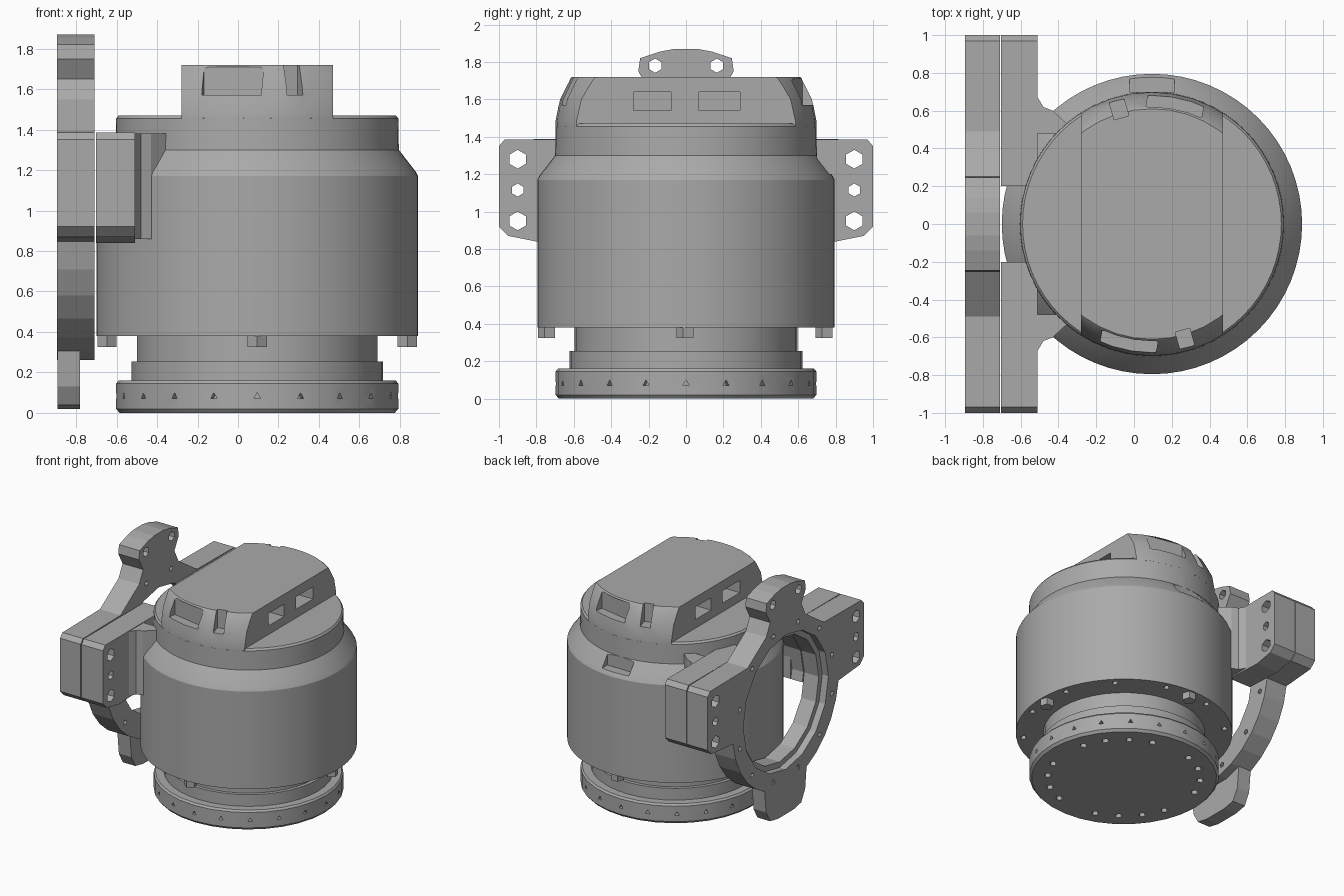
import bpy, bmesh
from math import pi, sin, cos, radians
from mathutils import Vector, Matrix

if "Cube" in bpy.data.objects:
    bpy.data.objects.remove(bpy.data.objects["Cube"], do_unlink=True)

grey = bpy.data.materials.new("cast grey")
grey.use_nodes = True
COLOUR = (0.4, 0.4, 0.4, 1)
grey.diffuse_color = COLOUR
grey.node_tree.nodes["Principled BSDF"].inputs["Base Color"].default_value = COLOUR

AXIS = Vector((0.095, 0, 0))   # vertical axis of the housing
RING_Z = 0.93                  # centre height of the mounting ring


def finish(name, bm):
    bmesh.ops.recalc_face_normals(bm, faces=bm.faces)
    mesh = bpy.data.meshes.new(name)
    bm.to_mesh(mesh)
    bm.free()
    mesh.materials.append(grey)
    ob = bpy.data.objects.new(name, mesh)
    bpy.context.collection.objects.link(ob)
    return ob


def lathe(name, profile, sides):
    """Solid of revolution from (radius, z) points around the housing axis."""
    bm = bmesh.new()
    rings = [[bm.verts.new(AXIS + Vector((r * cos(2 * pi * i / sides), r * sin(2 * pi * i / sides), z)))
              for i in range(sides)] for r, z in profile]
    for a, b in zip(rings, rings[1:]):
        for i in range(sides):
            j = (i + 1) % sides
            bm.faces.new((a[i], a[j], b[j], b[i]))
    bm.faces.new(rings[0])
    bm.faces.new(rings[-1])
    return finish(name, bm)


def plate(name, outline, x0, x1):
    """Extrude a (y, z) outline along x."""
    bm = bmesh.new()
    face = bm.faces.new([bm.verts.new((x0, y, z)) for y, z in outline])
    ext = bmesh.ops.extrude_face_region(bm, geom=[face])
    bmesh.ops.translate(bm, vec=(x1 - x0, 0, 0),
                        verts=[v for v in ext["geom"] if isinstance(v, bmesh.types.BMVert)])
    return finish(name, bm)


def add_box(bm, lo, hi, turn=0):
    """Box between two corners, turned about the housing axis."""
    lo, hi = Vector(lo), Vector(hi)
    m = (Matrix.Translation(AXIS) @ Matrix.Rotation(turn, 4, 'Z')
         @ Matrix.Translation((lo + hi) / 2) @ Matrix.Diagonal((*(hi - lo), 1)))
    bmesh.ops.create_cube(bm, size=1, matrix=m)


def add_rod(bm, centre, radius, length, axis, sides=6):
    rot = Vector(axis).to_track_quat('Z', 'Y').to_matrix().to_4x4()
    bmesh.ops.create_cone(bm, cap_ends=True, segments=sides, radius1=radius, radius2=radius,
                          depth=length, matrix=Matrix.Translation(centre) @ rot)


def boolean(ob, bm, operation='DIFFERENCE'):
    cutter = finish(ob.name + "_cutter", bm)
    cutter.hide_render = True
    mod = ob.modifiers.new("cut", 'BOOLEAN')
    mod.operation, mod.object, mod.solver = operation, cutter, 'EXACT'
    bpy.context.view_layer.objects.active = ob
    bpy.ops.object.modifier_apply(modifier=mod.name)
    bpy.data.objects.remove(cutter, do_unlink=True)


def smooth(ob, angle=25):
    bpy.ops.object.select_all(action='DESELECT')
    ob.select_set(True)
    bpy.context.view_layer.objects.active = ob
    bpy.ops.object.shade_smooth_by_angle(angle=radians(angle))


def mirrored(half):
    """Complete a right-hand (y, z) outline with its left-hand mirror."""
    return half + [(-y, z) for y, z in reversed(half)]


# Base flange with radial holes and a bolt circle underneath
flange = lathe("base_flange", [(0.68, 0), (0.697, 0.02), (0.697, 0.145), (0.685, 0.16)], 32)
bm = bmesh.new()
for i in range(20):
    d = Vector((cos(2 * pi * i / 20), sin(2 * pi * i / 20), 0))
    add_rod(bm, AXIS + d * 0.69 + Vector((0, 0, 0.08)), 0.02, 0.08, d, 3)
    if i % 5:
        add_rod(bm, AXIS + d * 0.56, 0.03, 0.08, (0, 0, 1), 5)
boolean(flange, bm)
smooth(flange)

# Stepped neck
neck = lathe("neck", [(0.622, 0.15), (0.622, 0.255), (0.595, 0.255), (0.595, 0.39)], 40)
smooth(neck)

# Main housing with shoulder, rim and a pocket at the back
housing = lathe("housing", [(0.795, 0.38), (0.795, 1.17), (0.785, 1.19), (0.70, 1.3),
                            (0.697, 1.455), (0.685, 1.47)], 64)
bm = bmesh.new()
add_box(bm, (-0.12, 0.70, 1.2), (0.12, 0.9, 1.3))
for i in range(12):
    a = 2 * pi * (i + 0.5) / 12
    add_rod(bm, AXIS + Vector((0.74 * cos(a), 0.74 * sin(a), 0.38)), 0.025, 0.08, (0, 0, 1), 5)
boolean(housing, bm)
smooth(housing)

# Bolt heads under the housing
bm = bmesh.new()
for i in range(4):
    a = i * pi / 2
    add_rod(bm, AXIS + Vector((0.742 * cos(a), 0.742 * sin(a), 0.355)), 0.05, 0.06, (0, 0, 1), 5)
finish("housing_bolts", bm)

# Cap: dome trimmed to two flat sides, with pockets
cap = lathe("cap", [(0.698, 1.45), (0.698, 1.48), (0.675, 1.6), (0.62, 1.71), (0.61, 1.72)], 40)
bm = bmesh.new()
add_box(bm, (-0.375, -1, 1), (0.375, 1, 2))
boolean(cap, bm, 'INTERSECT')
bm = bmesh.new()
for turn in (0, pi):
    add_box(bm, (0.24, -0.28, 1.54), (0.5, -0.08, 1.64), turn)      # side windows
    add_box(bm, (0.24, 0.07, 1.54), (0.5, 0.29, 1.64), turn)
    add_box(bm, (-0.15, -0.8, 1.57), (0.15, -0.605, 1.71), turn - radians(11))
    add_box(bm, (-0.04, -0.8, 1.57), (0.04, -0.585, 1.8), turn + radians(16))
boolean(cap, bm)
smooth(cap)

# Bracket on the housing: two arms with a cleared centre
ARM = [(0.8, 0.84), (0.95, 0.87), (1.0, 0.92), (1.0, 1.35), (0.97, 1.385)]


def arm_holes(bm):
    for side in (-1, 1):
        for z, r in ((0.95, 0.05), (1.115, 0.035), (1.28, 0.05)):
            add_rod(bm, (-0.7, side * 0.9, z), r, 0.6, (1, 0, 0))


bracket = plate("bracket", mirrored([(0.3, 0.86)] + ARM), -0.703, -0.51)
bm = bmesh.new()
arm_holes(bm)
boolean(bracket, bm)
bm = bmesh.new()
add_rod(bm, (-0.7, 0, RING_Z), 0.5, 0.6, (1, 0, 0), 16)
boolean(bracket, bm)

# Webs joining the arms to the housing
bm = bmesh.new()
for side in (-1, 1):
    points = [(-0.6, 0.48), (-0.6, 0.72), (-0.51, 0.67), (-0.48, 0.62), (-0.43, 0.6), (-0.3, 0.48)]
    face = bm.faces.new([bm.verts.new((x, side * y, 0.86)) for x, y in points])
    ext = bmesh.ops.extrude_face_region(bm, geom=[face])
    bmesh.ops.translate(bm, vec=(0, 0, 0.52),
                        verts=[v for v in ext["geom"] if isinstance(v, bmesh.types.BMVert)])
finish("bracket_webs", bm)

# Mounting ring with side arms, top ear and counterbored centre
arc = [(0.68 * sin(radians(a)), RING_Z - 0.68 * cos(radians(a))) for a in range(11, 85, 12)]
ear = [(0.49, 1.39), (0.25, 1.55), (0.2, 1.65), (0.255, 1.75), (0.245, 1.82), (0.14, 1.855), (0.06, 1.87)]
ring = plate("mounting_ring", mirrored(arc + ARM[1:] + ear), -0.895, -0.71)
bm = bmesh.new()
arm_holes(bm)
for side in (-1, 1):
    add_rod(bm, (-0.8, side * 0.165, 1.78), 0.038, 0.6, (1, 0, 0))
for i in range(12):
    a = 2 * pi * (i + 0.5) / 12
    add_rod(bm, (-0.8, 0.61 * cos(a), RING_Z + 0.61 * sin(a)), 0.022, 0.6, (1, 0, 0), 5)
boolean(ring, bm)
for radius, x in ((0.5, -0.8), (0.545, -1.14)):
    bm = bmesh.new()
    add_rod(bm, (x, 0, RING_Z), radius, 0.6, (1, 0, 0), 16)
    boolean(ring, bm)

# Thin lower ear
plate("lower_ear", mirrored([(0.1, 0.02), (0.2, 0.04), (0.25, 0.13), (0.27, 0.32), (0.1, 0.36)]),
      -0.893, -0.78)
